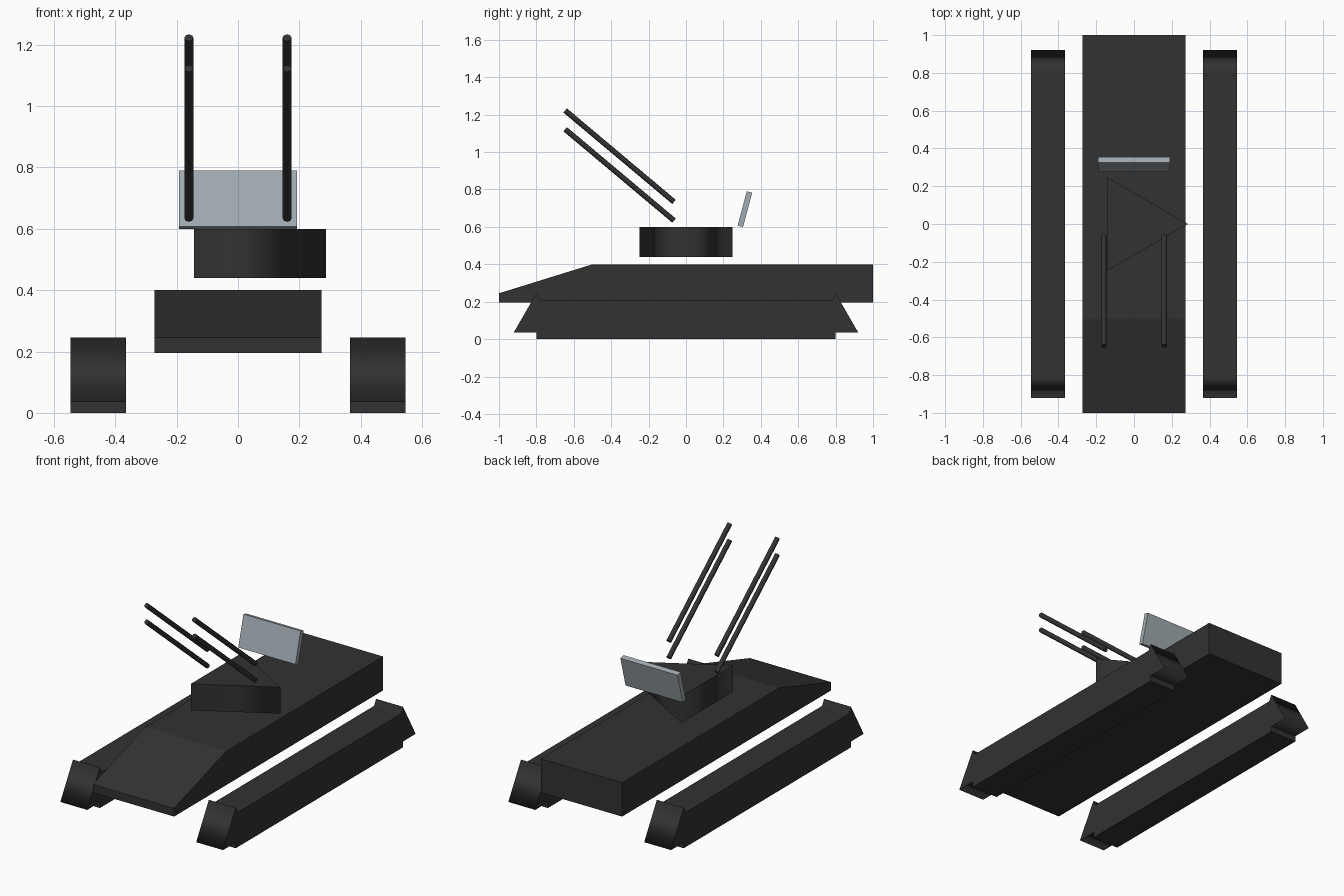
import bpy
import bmesh
from math import radians
from mathutils import Matrix, Vector

cube = bpy.data.objects.get("Cube")
if cube:
    bpy.data.objects.remove(cube, do_unlink=True)


def material(name, colour):
    mat = bpy.data.materials.new(name)
    mat.use_nodes = True
    mat.diffuse_color = colour
    mat.node_tree.nodes["Principled BSDF"].inputs["Base Color"].default_value = colour
    return mat


dark_metal = material("dark_metal", (0.032, 0.032, 0.032, 1))
pale_glass = material("pale_glass", (0.36, 0.41, 0.45, 1))


def finish(name, bm, mat):
    bmesh.ops.recalc_face_normals(bm, faces=bm.faces)
    mesh = bpy.data.meshes.new(name)
    bm.to_mesh(mesh)
    bm.free()
    mesh.materials.append(mat)
    obj = bpy.data.objects.new(name, mesh)
    bpy.context.collection.objects.link(obj)
    return obj


def box(name, centre, size, mat, tilt=0):
    bm = bmesh.new()
    turn = Matrix.Rotation(radians(tilt), 4, "X")
    bmesh.ops.create_cube(bm, size=1, matrix=Matrix.Translation(centre) @ turn @ Matrix.Diagonal((*size, 1)))
    return finish(name, bm, mat)


def prism(name, centre, sides, radius, length, turn, mat):
    """Regular prism with smooth sides and flat ends."""
    bm = bmesh.new()
    bmesh.ops.create_cone(bm, cap_ends=True, segments=sides, radius1=radius, radius2=radius, depth=length)
    bm.normal_update()
    for face in bm.faces:
        face.smooth = abs(face.normal.z) < 0.5
    bmesh.ops.transform(bm, matrix=Matrix.Translation(centre) @ turn, verts=bm.verts)
    return finish(name, bm, mat)


# Hull: side profile with a sloping nose, extruded across
half_width = 0.272
profile = [(-1, 0.195), (-1, 0.245), (-0.5, 0.4), (1, 0.4), (1, 0.195)]
bm = bmesh.new()
side = bm.faces.new([bm.verts.new((-half_width, y, z)) for y, z in profile])
swept = bmesh.ops.extrude_face_region(bm, geom=[side], use_keep_orig=True)
bmesh.ops.translate(bm, vec=(2 * half_width, 0, 0),
                    verts=[g for g in swept["geom"] if isinstance(g, bmesh.types.BMVert)])
finish("hull", bm, dark_metal)

# Turret: triangular prism with one corner toward the left
point_left = Matrix.Rotation(radians(-90), 4, "Z")
turret = prism("turret", (0, 0, 0.52), 3, 0.286, 0.16, Matrix.Identity(4), dark_metal)
corner = max(turret.data.vertices, key=lambda v: v.co.y)
if corner.co.y > 0.28:
    turret.data.transform(point_left)

# Tilted glass screen behind the turret
box("glass_screen", (0, 0.315, 0.695), (0.383, 0.03, 0.19), pale_glass, tilt=-15)

# Axle direction for the track ends, with one triangle corner upward
axle = Matrix(((0, 0, 1), (1, 0, 0), (0, 1, 0))).to_4x4()
barrel_turn = Vector((0, -0.766, 0.643)).to_track_quat("Z", "X").to_matrix().to_4x4()

for label, s in (("left", 1), ("right", -1)):
    # Track body and its triangular ends
    box(label + "_track", (s * 0.455, 0, 0.105), (0.18, 1.6, 0.21), dark_metal)
    for end, y in (("front", -0.8), ("back", 0.8)):
        prism(f"{label}_{end}_track_end", (s * 0.455, y, 0.105), 3, 0.14, 0.18, axle, dark_metal)
    # Pair of raised gun barrels
    for level, z in (("lower", 0.878), ("upper", 0.978)):
        prism(f"{label}_{level}_barrel", (s * 0.16, -0.355, z), 8, 0.0145, 0.76, barrel_turn, dark_metal)
